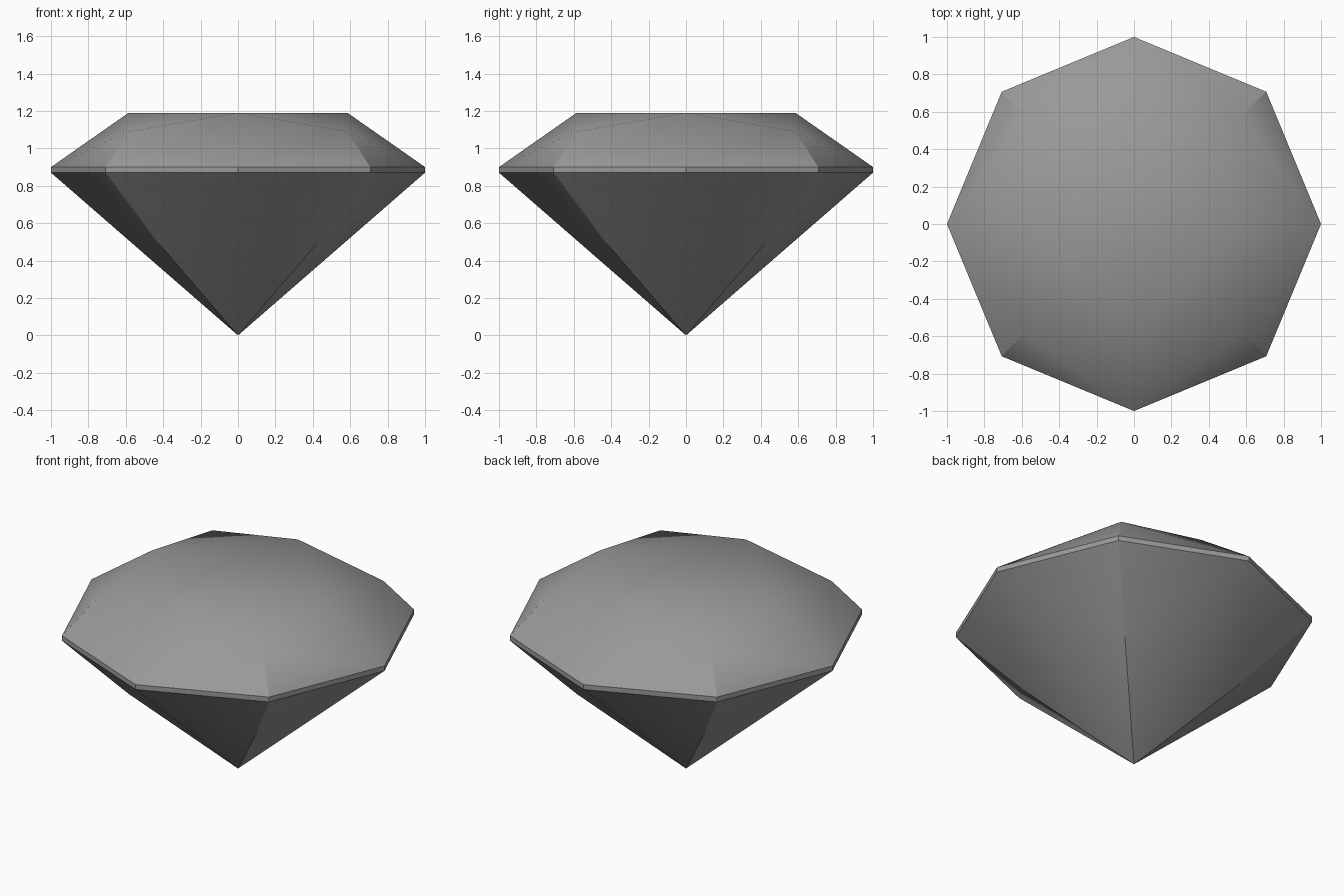
import bpy, bmesh
from math import cos, sin, pi, radians

cube = bpy.data.objects.get("Cube")
if cube:
    bpy.data.objects.remove(cube, do_unlink=True)

# Main proportions
SIDES = 4
GIRDLE_LOW, GIRDLE_TOP = 0.87, 0.90
TABLE_R, TABLE_Z = 0.585, 1.19
CROWN_R, CROWN_Z = 0.827, 1.09
PAVILION_R, PAVILION_Z = 0.62, 0.51

bm = bmesh.new()


def ring(count, radius, z, offset=0.0):
    """Evenly spaced points on a level circle."""
    angles = [2 * pi * (i + offset) / count for i in range(count)]
    return [bm.verts.new((radius * cos(a), radius * sin(a), z)) for a in angles]


culet = bm.verts.new((0, 0, 0))
pavilion = ring(SIDES, PAVILION_R, PAVILION_Z, 0.5)
low = ring(SIDES * 2, 1.0, GIRDLE_LOW)
top = ring(SIDES * 2, 1.0, GIRDLE_TOP)
crown = ring(SIDES, CROWN_R, CROWN_Z, 0.5)
table = ring(SIDES, TABLE_R, TABLE_Z)

# Table on top
bm.faces.new(table)

for i in range(SIDES):
    j = (i + 1) % SIDES
    main, diag, after = 2 * i, 2 * i + 1, 2 * j
    # Star facet beside the table
    bm.faces.new((table[i], crown[i], table[j]))
    # Two halves of the crown kites
    bm.faces.new((table[i], top[main], crown[i]))
    bm.faces.new((table[j], crown[i], top[after]))
    # Upper girdle facets
    bm.faces.new((top[main], top[diag], crown[i]))
    bm.faces.new((top[diag], top[after], crown[i]))
    # Lower girdle facets
    bm.faces.new((low[diag], low[main], pavilion[i]))
    bm.faces.new((low[after], low[diag], pavilion[i]))
    # Two halves of the pavilion kites
    bm.faces.new((low[main], culet, pavilion[i]))
    bm.faces.new((culet, low[after], pavilion[i]))

# Thin girdle band
for i in range(SIDES * 2):
    j = (i + 1) % (SIDES * 2)
    bm.faces.new((low[i], low[j], top[j], top[i]))

bmesh.ops.recalc_face_normals(bm, faces=bm.faces)
mesh = bpy.data.meshes.new("cut_gem")
bm.to_mesh(mesh)
bm.free()
gem = bpy.data.objects.new("cut_gem", mesh)
bpy.context.collection.objects.link(gem)

# Grey stone
grey = bpy.data.materials.new("stone_grey")
grey.use_nodes = True
colour = (0.32, 0.32, 0.32, 1)
grey.diffuse_color = colour
grey.node_tree.nodes["Principled BSDF"].inputs["Base Color"].default_value = colour
mesh.materials.append(grey)

# Soft facets with crisp girdle edges
bpy.ops.object.select_all(action="DESELECT")
gem.select_set(True)
bpy.context.view_layer.objects.active = gem
bpy.ops.object.shade_smooth_by_angle(angle=radians(30))
